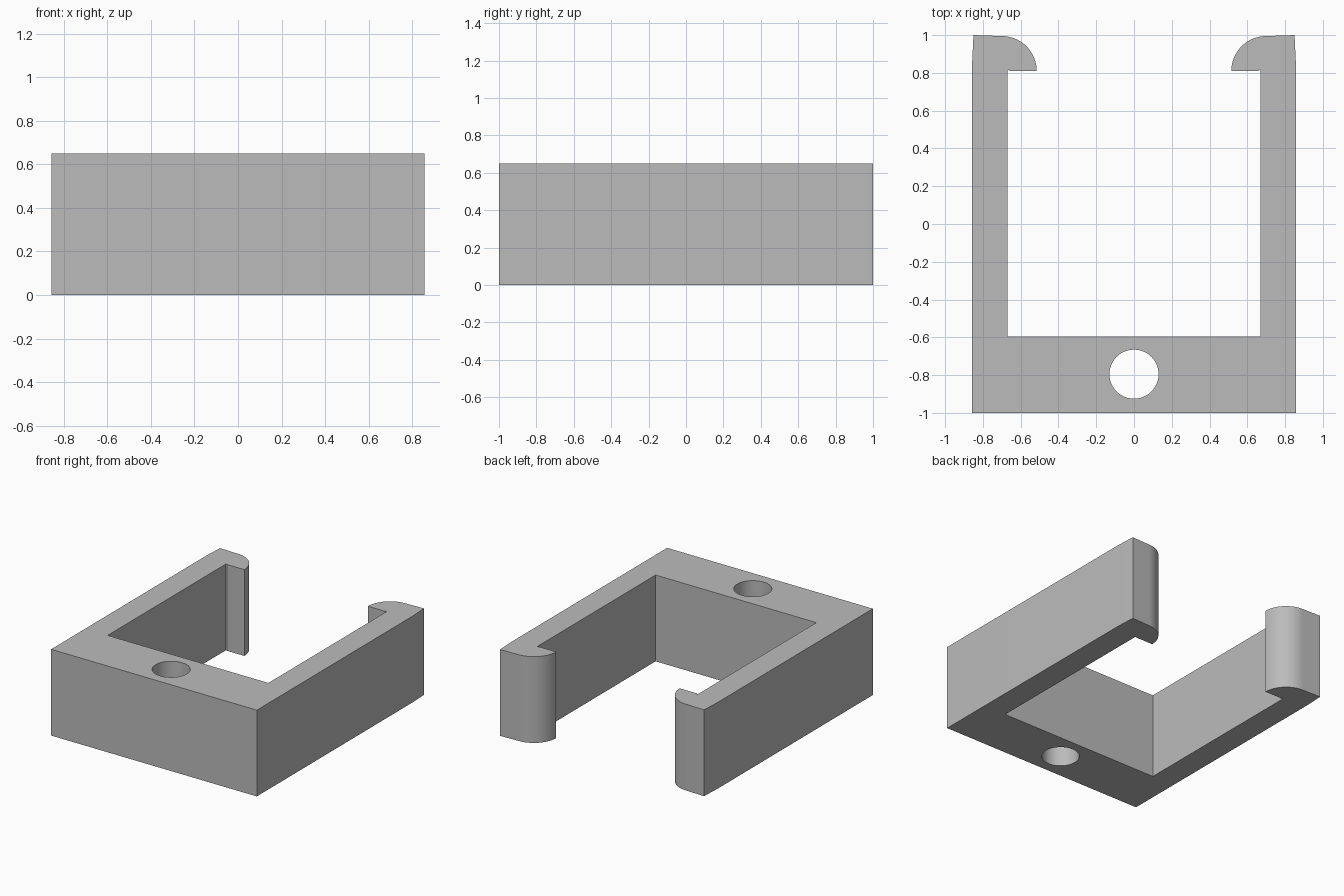
import bpy, bmesh, math

cube = bpy.data.objects.get("Cube")
if cube:
    bpy.data.objects.remove(cube, do_unlink=True)

HEIGHT = 0.65

# Plain grey material
grey = bpy.data.materials.new("grey")
grey.use_nodes = True
colour = (0.5, 0.5, 0.5, 1)
grey.diffuse_color = colour
grey.node_tree.nodes["Principled BSDF"].inputs["Base Color"].default_value = colour


def extrude_outline(name, points, z0, z1):
    """Closed outline extruded straight up into a solid."""
    bm = bmesh.new()
    face = bm.faces.new([bm.verts.new((x, y, z0)) for x, y in points])
    top = bmesh.ops.extrude_face_region(bm, geom=[face])["geom"]
    verts = [v for v in top if isinstance(v, bmesh.types.BMVert)]
    bmesh.ops.translate(bm, vec=(0, 0, z1 - z0), verts=verts)
    bmesh.ops.recalc_face_normals(bm, faces=bm.faces)
    mesh = bpy.data.meshes.new(name)
    bm.to_mesh(mesh)
    bm.free()
    mesh.materials.append(grey)
    obj = bpy.data.objects.new(name, mesh)
    bpy.context.collection.objects.link(obj)
    return obj


def arc(cx, cy, r, start, end, steps):
    angles = [math.radians(start + (end - start) * i / steps) for i in range(steps + 1)]
    return [(cx + r * math.cos(a), cy + r * math.sin(a)) for a in angles]


# Left half of the clip: outer wall, rounded hook, inner wall
half = [(0.857, -1), (0.857, 0.85), (0.85, 1)]
half += arc(0.7, 0.81, 0.185, 90, 180, 16)
half += [(0.66, 0.81), (0.66, 0.817), (0.67, 0.81), (0.67, -0.595)]
outline = half + [(-x, y) for x, y in reversed(half)]
clip = extrude_outline("clip_body", outline, 0, HEIGHT)

# Screw hole through the base bar
cutter = extrude_outline("hole_cutter", arc(0, -0.795, 0.13, 0, 352.5, 47), -0.1, HEIGHT + 0.1)
cut = clip.modifiers.new("screw_hole", "BOOLEAN")
cut.operation = "DIFFERENCE"
cut.solver = "EXACT"
cut.object = cutter
bpy.context.view_layer.objects.active = clip
clip.select_set(True)
bpy.ops.object.modifier_apply(modifier=cut.name)
bpy.data.objects.remove(cutter, do_unlink=True)

# Smooth the round surfaces, keep the edges crisp
bpy.ops.object.shade_smooth_by_angle(angle=math.radians(20))
